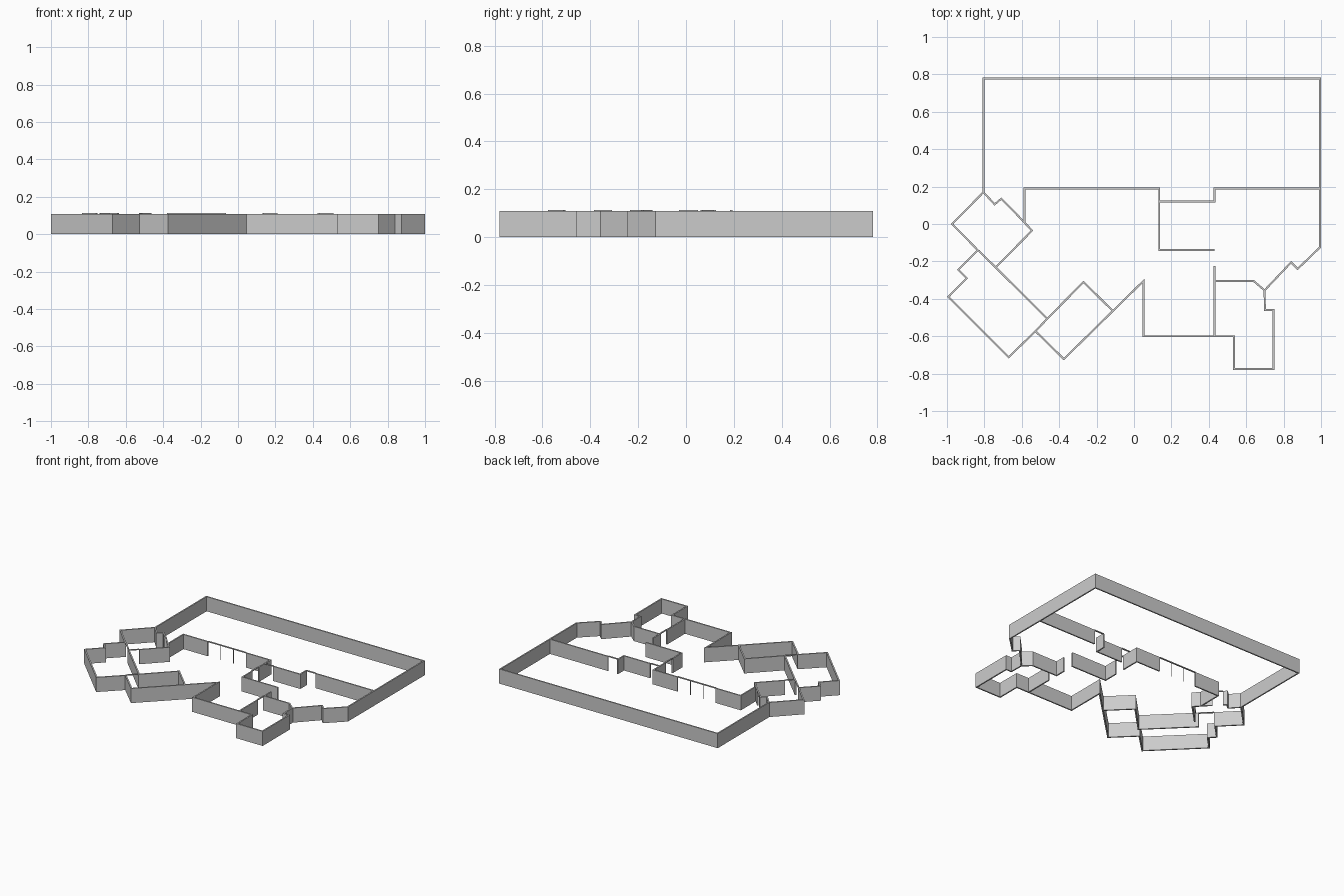
import bpy, bmesh
from mathutils import Vector

if "Cube" in bpy.data.objects:
    bpy.data.objects.remove(bpy.data.objects["Cube"])

H = 0.109    # wall height
T = 0.010    # wall thickness


def ribbon(name, pts, z0=0.0, z1=H, closed=False, t=T):
    """Mitred wall of constant thickness following a plan polyline."""
    p = [Vector(q) for q in pts]
    n = len(p)
    perp = lambda a, b: Vector((a.y - b.y, b.x - a.x)).normalized()
    bm = bmesh.new()
    rings = []
    for i in range(n):
        before = perp(p[i - 1], p[i]) if closed or i > 0 else None
        after = perp(p[i], p[(i + 1) % n]) if closed or i < n - 1 else None
        a, b = before or after, after or before
        off = (a + b) / (1 + a.dot(b)) * t / 2
        l, r = p[i] + off, p[i] - off
        rings.append([bm.verts.new((q.x, q.y, z)) for q, z in
                      ((l, z0), (r, z0), (r, z1), (l, z1))])
    for i in range(n if closed else n - 1):
        a, b = rings[i], rings[(i + 1) % n]
        for k in range(4):
            bm.faces.new((a[k], a[(k + 1) % 4], b[(k + 1) % 4], b[k]))
    if not closed:
        bm.faces.new(rings[0])
        bm.faces.new(rings[-1][::-1])
    bmesh.ops.recalc_face_normals(bm, faces=bm.faces)
    me = bpy.data.meshes.new(name)
    bm.to_mesh(me)
    bm.free()
    ob = bpy.data.objects.new(name, me)
    bpy.context.collection.objects.link(ob)
    return ob


def opening(name, a, b):
    """Thin lintel over a doorway."""
    ribbon(name + "_lintel", (a, b), H - 0.003, H + 0.003)


# Outer walls of the whole plan
ribbon("outer_wall", [
    (-.805, .17), (-.805, .777), (.994, .777), (.994, -.125), (.875, -.24),
    (.84, -.205), (.698, -.355), (.70, -.46), (.745, -.46), (.745, -.775),
    (.535, -.775), (.535, -.60), (.05, -.60), (.05, -.305), (-.375, -.722),
    (-.527, -.573), (-.67, -.712), (-.993, -.39), (-.895, -.29),
    (-.94, -.245), (-.835, -.14), (-.972, 0.0)], closed=True)

# Long wall facing the terrace, with a three-bay window
ribbon("terrace_wall_left", [(-.585, .01), (-.585, .19), (-.38, .19)])
opening("terrace_window", (-.38, .19), (-.065, .19))
for i, x in enumerate((-.275, -.17)):
    ribbon(f"window_post_{i}", [(x - .001, .19), (x + .001, .19)], t=.004)
ribbon("terrace_wall_middle", [(-.065, .19), (.135, .19), (.135, .05)])
opening("hall_door", (.135, .05), (.135, -.03))
ribbon("hall_wall", [(.135, -.03), (.135, -.14), (.43, -.14)])

# Recess and right part of the terrace wall
opening("recess_door", (.135, .12), (.21, .12))
ribbon("recess_wall", [(.21, .12), (.43, .12), (.43, .195)])
opening("right_terrace_door", (.43, .19), (.51, .19))
ribbon("terrace_wall_right", [(.51, .19), (.994, .19)])

# Front right room
ribbon("right_room_wall", [(.43, -.225), (.43, -.31)])
opening("right_room_door", (.43, -.31), (.43, -.385))
ribbon("right_room_side_wall", [(.43, -.385), (.43, -.60)])
ribbon("right_room_back_wall", [(.43, -.305), (.64, -.305), (.698, -.355)])

# Angled left room
ribbon("left_room_notch", [(-.805, .17), (-.745, .105), (-.71, .135), (-.69, .115)])
opening("left_room_side_door", (-.69, .115), (-.64, .065))
ribbon("left_room_wall", [(-.64, .065), (-.545, -.035), (-.69, -.182)])
opening("left_room_door", (-.69, -.182), (-.738, -.23))

# Angled corridor wall
opening("corridor_door", (-.83, -.143), (-.755, -.217))
ribbon("corridor_wall", [(-.755, -.217), (-.465, -.505)])

# Angled front room
opening("angled_room_door", (-.527, -.573), (-.465, -.508))
ribbon("angled_room_wall", [(-.468, -.511), (-.27, -.31), (-.115, -.463)])
